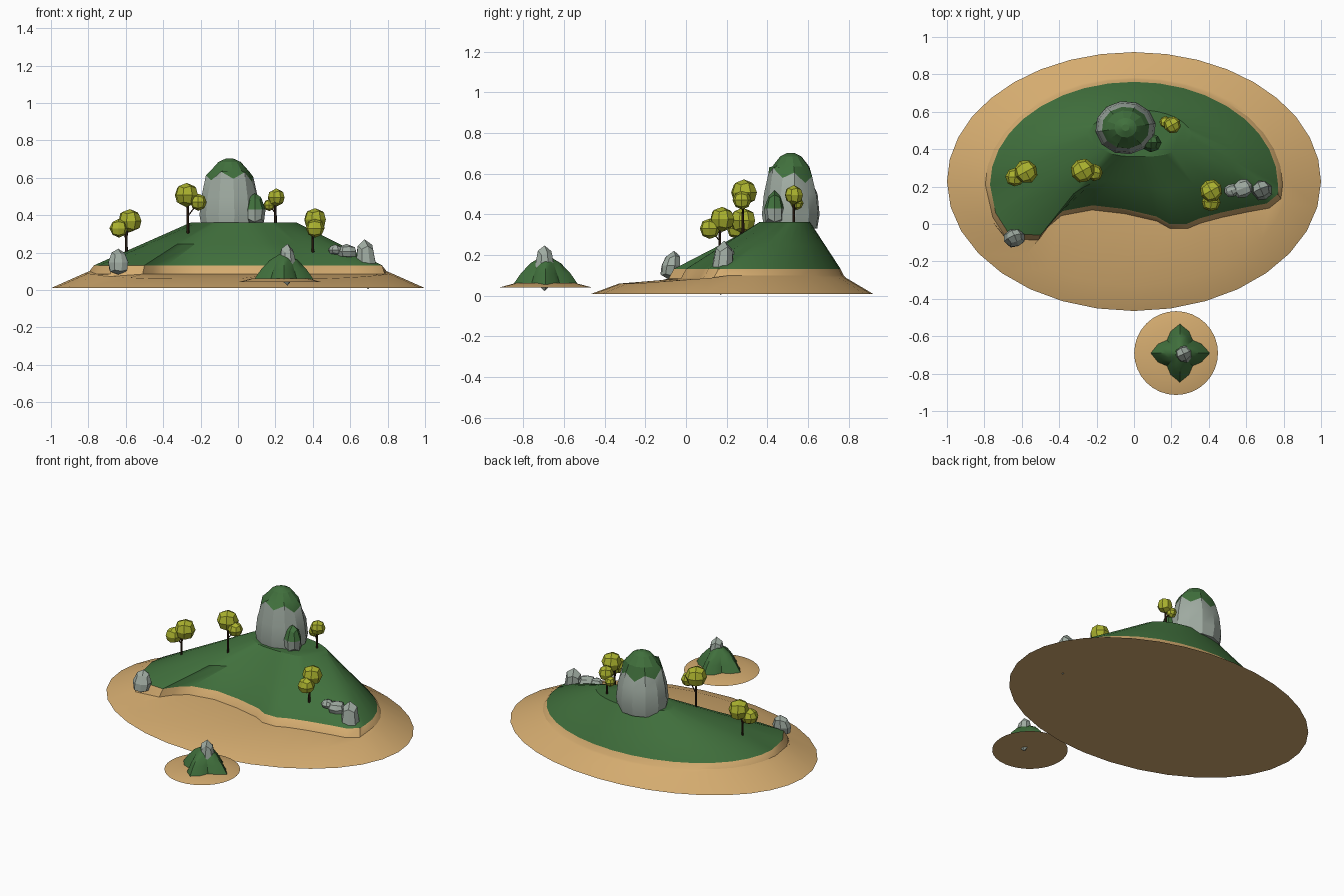
import bpy, bmesh, math, random
from mathutils import Vector

cube = bpy.data.objects.get("Cube")
if cube:
    bpy.data.objects.remove(cube, do_unlink=True)
random.seed(4)


def material(name, rgb):
    m = bpy.data.materials.new(name)
    m.use_nodes = True
    m.diffuse_color = (*rgb, 1)
    bsdf = next(n for n in m.node_tree.nodes if n.type == 'BSDF_PRINCIPLED')
    bsdf.inputs["Base Color"].default_value = (*rgb, 1)
    return m


SAND = material("sand", (0.66, 0.41, 0.16))
GRASS = material("grass_green", (0.052, 0.162, 0.046))
STONE = material("grey_stone", (0.35, 0.41, 0.36))
LEAF = material("yellow_green_leaf", (0.41, 0.45, 0.028))
BARK = material("dark_bark", (0.03, 0.014, 0.006))


def finish(bm, name, mats, smooth=None):
    bmesh.ops.recalc_face_normals(bm, faces=bm.faces[:])
    mesh = bpy.data.meshes.new(name)
    bm.to_mesh(mesh)
    bm.free()
    for m in mats:
        mesh.materials.append(m)
    ob = bpy.data.objects.new(name, mesh)
    bpy.context.collection.objects.link(ob)
    if smooth:
        bpy.ops.object.select_all(action='DESELECT')
        ob.select_set(True)
        bpy.context.view_layer.objects.active = ob
        bpy.ops.object.shade_smooth_by_angle(angle=math.radians(smooth))
    return ob


def loft(name, rings, bands, mats, smooth=None):
    """Skin rings from bottom to top; bands holds one material index per band."""
    bm = bmesh.new()
    loops = [[bm.verts.new(p) for p in ring] for ring in rings]
    n = len(loops[0])
    for low, high, mat in zip(loops, loops[1:], bands):
        for i in range(n):
            j = (i + 1) % n
            bm.faces.new((low[i], low[j], high[j], high[i])).material_index = mat
    bm.faces.new(loops[0][::-1]).material_index = bands[0]
    bm.faces.new(loops[-1]).material_index = bands[-1]
    return finish(bm, name, mats, smooth)


def ellipse(angles, cx, cy, rx, ry, z=0.0):
    return [Vector((cx + rx * math.cos(a), cy + ry * math.sin(a), z)) for a in angles]


def lumpy(name, center, size, mats, taper=0.0, jitter=0.0, lean=(0, 0), moss_z=9, turn=0.0):
    """Faceted ball of 24 quads; faces above moss_z take the second material."""
    bm = bmesh.new()
    bmesh.ops.create_cube(bm, size=2)
    bmesh.ops.subdivide_edges(bm, edges=bm.edges[:], cuts=1, use_grid_fill=True)
    for v in bm.verts:
        d = v.co.normalized() * (1 + random.uniform(-jitter, jitter))
        k = 1 - taper * d.z
        x, y = d.x * k, d.y * k
        c, s = math.cos(turn), math.sin(turn)
        v.co = Vector(center) + Vector(((x * c - y * s) * size[0] + lean[0] * d.z,
                                        (x * s + y * c) * size[1] + lean[1] * d.z,
                                        d.z * size[2]))
    for f in bm.faces:
        f.material_index = int(f.calc_center_median().z > moss_z)
    return finish(bm, name, mats)


# Main island: beach, low bank around a cove, and sloping hill
back = [math.pi * i / 18 for i in range(19)]
cove = [(-0.74, 0.06), (-0.67, -0.05), (-0.5, -0.06), (-0.45, 0.01), (-0.38, 0.07),
        (-0.22, 0.1), (-0.05, 0.08), (0.12, 0.04), (0.19, 0.0), (0.28, 0.0),
        (0.35, 0.03), (0.46, 0.06), (0.6, 0.09), (0.71, 0.11), (0.77, 0.16)]
n = len(cove)
around = back + [math.pi * (1 + (i + 1) / (n + 1)) for i in range(n)]

shore = ellipse(around, 0, 0.227, 1.0, 0.692, 0.01)
beach = ellipse(around, 0, 0.227, 0.82, 0.557)
for p in beach:
    p.z = 0.06 + 0.03 * min(1, max(0, (p.y + 0.25) / 0.4))
foot = ellipse(back, 0, 0.21, 0.795, 0.565, 0.1)
foot += [Vector((x * 1.02, y - 0.025, 0.085)) for x, y in cove]
bank = ellipse(back, 0, 0.21, 0.77, 0.55, 0.132)
bank += [Vector((x, y, 0.132)) for x, y in cove]
summit = ellipse(back, 0.03, 0.46, 0.28, 0.15, 0.362)
for i in range(n):
    t = 2 * (i + 1) / (n + 1) - 1
    summit.append(Vector((0.03 + 0.28 * t, 0.36 + 0.1 * abs(t) ** 3, 0.362)))
middle = [a.lerp(b, 0.5) for a, b in zip(bank, summit)]
loft("main_island", [shore, beach, foot, bank, middle, summit],
     [0, 0, 0, 1, 1], [SAND, GRASS], 30)

# Small island: sand disc and four-lobed mound
circle = [math.tau * i / 32 for i in range(32)]
loft("islet_beach", [ellipse(circle, 0.225, -0.69, r, r, z)
                     for r, z in ((0.224, 0.042), (0.15, 0.062))], [0], [SAND], 30)
lobes = [math.tau * i / 16 for i in range(16)]
mound = []
for r, wave, z in ((0.13, 0.03, 0.055), (0.1, 0.022, 0.11), (0.065, 0.01, 0.16), (0.025, 0, 0.19)):
    ring = []
    for a in lobes:
        k = r + wave * math.cos(4 * a)
        ring.append((0.245 + k * math.cos(a), -0.69 + k * math.sin(a), z))
    mound.append(ring)
loft("islet_mound", mound, [0, 0, 0], [GRASS], 30)

# Summit boulder with a ragged moss cap, lower at the back
sides = [math.tau * (i + 0.3) / 12 for i in range(12)]
rings = []
for r, z in ((0.15, 0.33), (0.163, 0.4), (0.152, 0.5), (0.128, 0.59), (0.105, 0.635), (0.06, 0.685), (0.02, 0.703)):
    ring = ellipse(sides, -0.045, 0.515, r, r * 0.88, z)
    if z == 0.59:
        for i, p in enumerate(ring):
            p.z += 0.02 * (-1) ** i - 0.025 * math.sin(sides[i])
    rings.append(ring)
loft("summit_boulder", rings, [0, 0, 0, 1, 1, 1], [STONE, GRASS], 20)
lumpy("boulder_foot_stone", (0.09, 0.435, 0.43), (0.055, 0.05, 0.09),
      [STONE, GRASS], 0.25, 0.06, moss_z=0.44)

# Loose stones
for name, center, size, taper, lean in (
        ("spur_stone", (-0.64, -0.075, 0.148), (0.058, 0.05, 0.07), 0.15, (0.0, 0.015)),
        ("tall_shore_stone", (0.685, 0.18, 0.14), (0.055, 0.055, 0.138), -0.12, (-0.01, 0.01)),
        ("round_shore_stone", (0.58, 0.19, 0.205), (0.06, 0.052, 0.04), 0.1, (0, 0)),
        ("little_shore_stone", (0.52, 0.18, 0.215), (0.04, 0.035, 0.03), 0.1, (0, 0)),
        ("islet_stone", (0.265, -0.695, 0.138), (0.048, 0.05, 0.112), 0.05, (0, 0))):
    lumpy(name, center, size, [STONE], taper, 0.07, lean, turn=0.4)

# Trees: trunk position, trunk bottom and top, then leaf balls
trees = (
    ("west", (-0.597, 0.27, 0.19, 0.36), ((-0.578, 0.28, 0.37, 0.064), (-0.637, 0.25, 0.33, 0.05))),
    ("crest", (-0.268, 0.28, 0.29, 0.5), ((-0.275, 0.285, 0.508, 0.065), (-0.212, 0.275, 0.47, 0.045))),
    ("east", (0.4, 0.165, 0.18, 0.36), ((0.412, 0.178, 0.377, 0.062), (0.412, 0.117, 0.33, 0.05))),
    ("summit", (0.2, 0.53, 0.34, 0.48), ((0.205, 0.53, 0.495, 0.047), (0.168, 0.545, 0.455, 0.032))))
six = [math.tau * i / 6 for i in range(6)]
for name, (x, y, low, high), balls in trees:
    loft(name + "_tree_trunk", [ellipse(six, x, y, r, r, z) for r, z in ((0.008, low), (0.006, high))],
         [0], [BARK])
    for i, (bx, by, bz, r) in enumerate(balls):
        lumpy(f"{name}_tree_leaves_{i + 1}", (bx, by, bz), (r, r, r), [LEAF], 0, 0.04, turn=0.5 + i)
        # Branch from trunk to leaf ball
        joint = Vector((x, y, low + 0.5 * (high - low)))
        loft(f"{name}_tree_branch_{i + 1}", [ellipse(six, p.x, p.y, 0.004, 0.004, p.z)
             for p in (joint, Vector((bx, by, bz)))], [0], [BARK])
